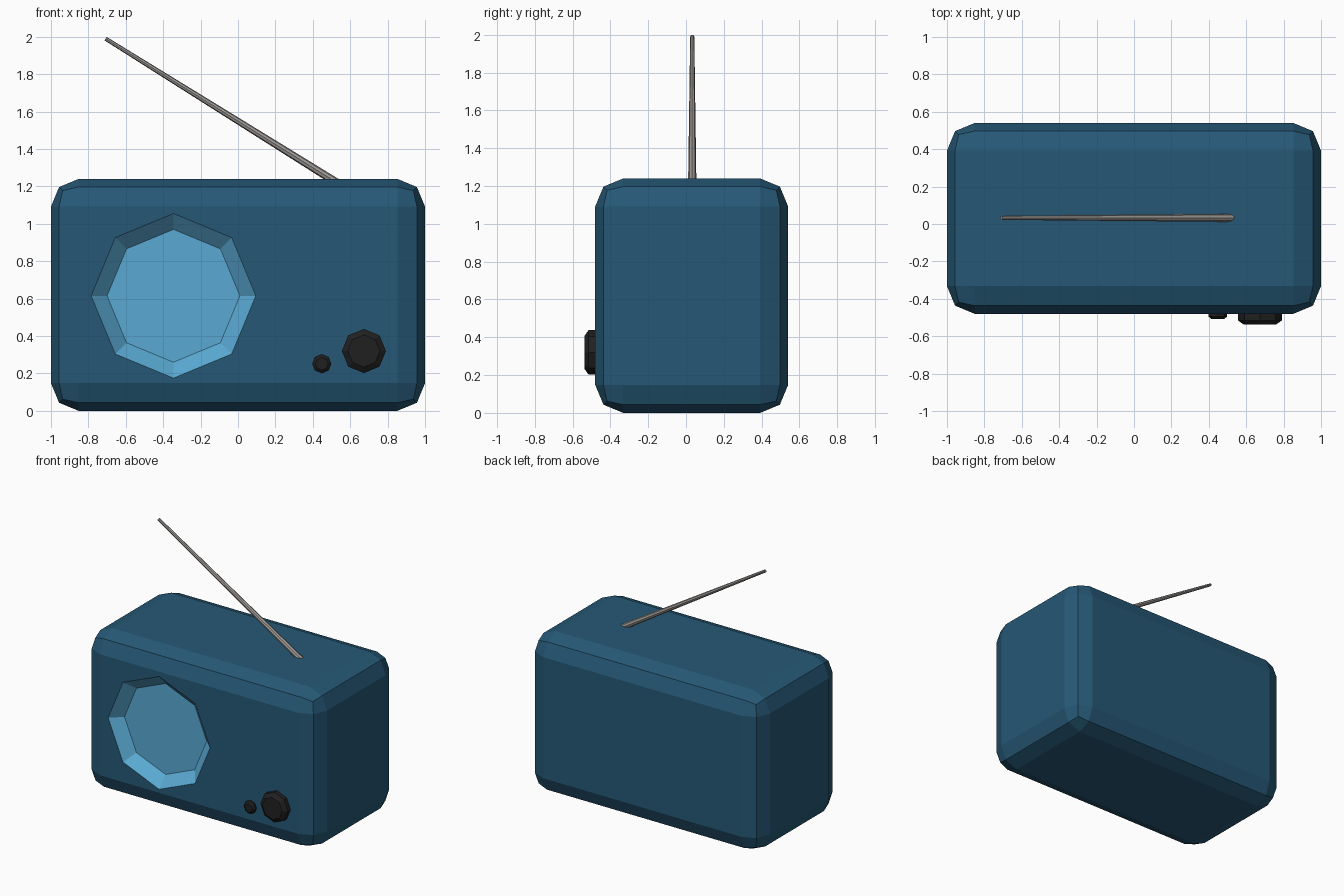
import bpy, bmesh, math
from mathutils import Vector

cube = bpy.data.objects.get("Cube")
if cube:
    bpy.data.objects.remove(cube, do_unlink=True)

FRONT, BACK, HEIGHT = -0.48, 0.54, 1.24
SPEAKER_X, SPEAKER_Z = -0.345, 0.615
SPEAKER_DEPTH = 0.08


def material(name, rgb):
    mat = bpy.data.materials.new(name)
    mat.use_nodes = True
    mat.diffuse_color = (*rgb, 1)
    mat.node_tree.nodes["Principled BSDF"].inputs["Base Color"].default_value = (*rgb, 1)
    return mat


navy = material("navy_blue", (0.019, 0.098, 0.181))
sky = material("light_blue", (0.102, 0.402, 0.658))
black = material("knob_black", (0.0145, 0.0145, 0.0145))
metal = material("antenna_metal", (0.35, 0.33, 0.31))


def add_object(name, bm, *mats):
    bmesh.ops.recalc_face_normals(bm, faces=bm.faces)
    mesh = bpy.data.meshes.new(name)
    bm.to_mesh(mesh)
    bm.free()
    for mat in mats:
        mesh.materials.append(mat)
    obj = bpy.data.objects.new(name, mesh)
    bpy.context.collection.objects.link(obj)
    return obj


def octagon_lathe(name, origin, axis, rings, mat):
    """Eight-sided solid from (radius, distance along axis) rings."""
    axis = Vector(axis).normalized()
    side = axis.cross(Vector((0, 1, 0)))
    side = side.normalized() if side.length > 0.1 else Vector((1, 0, 0))
    other = axis.cross(side)
    bm = bmesh.new()
    loops = []
    for radius, dist in rings:
        centre = Vector(origin) + axis * dist
        angles = [math.tau * i / 8 for i in range(8)]
        loops.append([bm.verts.new(centre + radius * (side * math.cos(a) + other * math.sin(a)))
                      for a in angles])
    for low, high in zip(loops, loops[1:]):
        for i in range(8):
            j = (i + 1) % 8
            bm.faces.new((low[i], low[j], high[j], high[i]))
    bm.faces.new(loops[0])
    bm.faces.new(loops[-1])
    return add_object(name, bm, mat)


# Rounded case
bm = bmesh.new()
bmesh.ops.create_cube(bm, size=1)
bmesh.ops.scale(bm, vec=(2, BACK - FRONT, HEIGHT), verts=bm.verts)
bmesh.ops.translate(bm, vec=(0, (FRONT + BACK) / 2, HEIGHT / 2), verts=bm.verts)
bmesh.ops.bevel(bm, geom=bm.edges[:], offset=0.148, segments=2, profile=0.5, affect='EDGES')
case = add_object("radio_case", bm, navy, sky)

# Speaker recess, cut with a tapered octagon
cutter = octagon_lathe("speaker_cutter", (SPEAKER_X, FRONT, SPEAKER_Z), (0, 1, 0),
                       [(0.525, -0.08), (0.355, SPEAKER_DEPTH)], sky)
cutter.hide_render = True
cut = case.modifiers.new("speaker_recess", 'BOOLEAN')
cut.operation = 'DIFFERENCE'
cut.solver = 'EXACT'
cut.object = cutter
bpy.context.view_layer.objects.active = case
bpy.ops.object.modifier_apply(modifier=cut.name)
bpy.data.objects.remove(cutter, do_unlink=True)

# Recessed faces are light blue
for face in case.data.polygons:
    c = face.center
    near = math.hypot(c.x - SPEAKER_X, c.z - SPEAKER_Z) < 0.45
    inside = FRONT + 0.01 < c.y < FRONT + SPEAKER_DEPTH + 0.01
    face.material_index = 1 if near and inside else 0

# Control knobs
for name, x, z, r, inner, depth, rim in (
        ("tuning_knob", 0.673, 0.32, 0.118, 0.086, 0.058, 0.035),
        ("volume_knob", 0.448, 0.252, 0.05, 0.034, 0.028, 0.015)):
    octagon_lathe(name, (x, FRONT, z), (0, -1, 0),
                  [(r, -0.03), (r, rim), (inner, depth)], black)

# Tapered antenna leaning across the top
base, tip = Vector((0.54, 0.033, 1.213)), Vector((-0.708, 0.033, 1.99))
octagon_lathe("antenna", base, tip - base, [(0.022, 0), (0.011, (tip - base).length)], metal)
